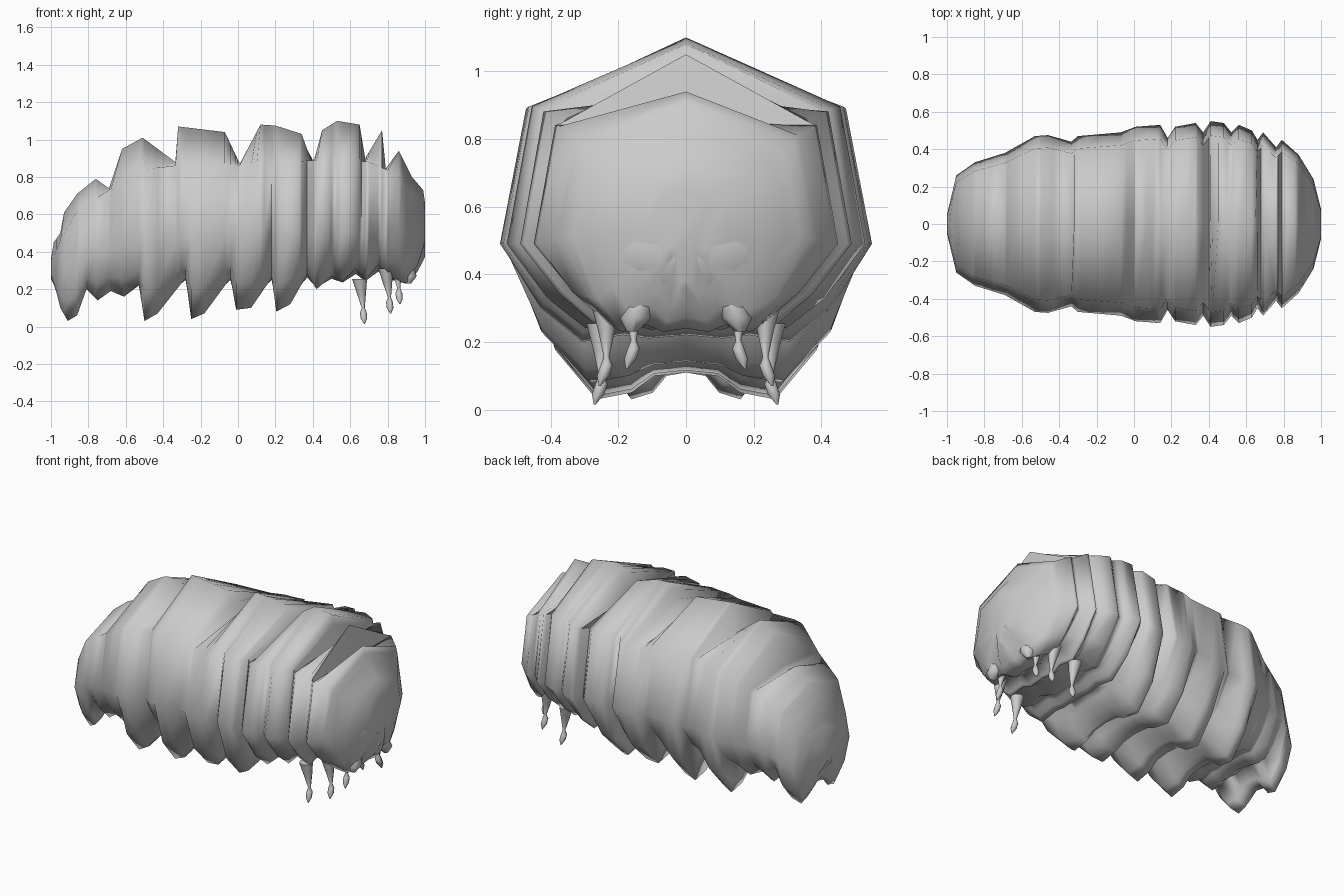
import bpy, bmesh, math

if "Cube" in bpy.data.objects:
    bpy.data.objects.remove(bpy.data.objects["Cube"])


def sample(line, x):
    # linear interpolation along a profile line
    for (a, u), (b, v) in zip(line, line[1:]):
        if a <= x <= b:
            return u + (v - u) * (x - a) / (b - a)
    return line[0][1] if x < line[0][0] else line[-1][1]


def loft(name, rings, angle=50):
    # skin closed rings and cap both ends
    bm = bmesh.new()
    vs = [[bm.verts.new(p) for p in r] for r in rings]
    n = len(rings[0])
    for a, b in zip(vs, vs[1:]):
        for i in range(n):
            j = (i + 1) % n
            bm.faces.new((a[i], a[j], b[j], b[i]))
    bm.faces.new(vs[0][::-1])
    bm.faces.new(vs[-1])
    bmesh.ops.recalc_face_normals(bm, faces=bm.faces)
    me = bpy.data.meshes.new(name)
    bm.to_mesh(me)
    bm.free()
    ob = bpy.data.objects.new(name, me)
    bpy.context.collection.objects.link(ob)
    bpy.ops.object.select_all(action='DESELECT')
    ob.select_set(True)
    bpy.context.view_layer.objects.active = ob
    bpy.ops.object.shade_smooth_by_angle(angle=math.radians(angle))
    return ob


# body profiles along x: back ridge, shoulder, widest line, half width, feet line
ridge = [(-1, .36), (-.985, .45), (-.95, .5), (-.93, .61), (-.86, .71), (-.76, .79),
         (-.69, .74), (-.62, .95), (-.51, 1.01), (-.335, .88), (-.32, 1.07),
         (-.07, 1.04), (.01, .87), (.12, 1.08), (.2, 1.075), (.34, 1.03), (.4, .865),
         (.45, 1.05), (.53, 1.1), (.65, 1.08), (.68, .9), (.77, 1.05), (.79, .845),
         (.86, .94), (.93, .8), (.99, .73), (1, .66)]
shoulder = [(-1, .34), (-.95, .46), (-.86, .62), (-.69, .73), (-.51, .84), (-.3, .865),
            (.1, .865), (.53, .9), (.7, .88), (.86, .81), (.93, .72), (.99, .66), (1, .62)]
middle = [(-1, .31), (-.95, .3), (-.8, .38), (-.5, .45), (0, .49), (.8, .49), (1, .53)]
width = [(-1, .05), (-.95, .26), (-.85, .33), (-.69, .38), (-.53, .47), (-.46, .475),
         (-.335, .44), (-.3, .47), (-.07, .49), (.01, .52), (.14, .53), (.18, .46),
         (.22, .52), (.33, .54), (.37, .49), (.41, .55), (.48, .54), (.52, .49),
         (.56, .53), (.63, .5), (.66, .45), (.69, .49), (.76, .41), (.79, .45),
         (.88, .37), (.96, .24), (1, .08)]
feet = [(-1, .27), (-.97, .18), (-.95, .1), (-.91, .03), (-.86, .06), (-.81, .2),
        (-.75, .14), (-.68, .19), (-.61, .16), (-.53, .22), (-.5, .03), (-.43, .07),
        (-.28, .26), (-.25, .04), (-.18, .07), (-.04, .26), (-.01, .09), (.07, .1),
        (.18, .26), (.205, .08), (.28, .12), (.37, .28), (.42, .2), (.5, .27),
        (.56, .24), (.63, .31), (.68, .25), (.75, .33), (.8, .27), (.9, .23),
        (.96, .33), (1, .45)]

# segmented body
rings = []
for x in sorted({p[0] for line in (ridge, shoulder, middle, width, feet) for p in line}):
    t, s, m, w, f = (sample(l, x) for l in (ridge, shoulder, middle, width, feet))
    low = .82 - .35 * max(0, f - .1)
    belly = .09 + .65 * f
    half = [(.86 * w, s), (w, m), (low * w, m - .65 * (m - f)),
            (.56 * w, f), (.34 * w, f + .02), (.2 * w, belly - .01)]
    ring = [(x, 0, t)] + [(x, y, z) for y, z in half] + [(x, 0, belly)]
    ring += [(x, -y, z) for y, z in reversed(half)]
    rings.append(ring)
loft("body", rings, 100)


def limb(name, path, sides=8):
    # tapered limb through (x, y, z, radius) stations
    loft(name, [[(x + r * math.cos(2 * math.pi * i / sides),
                  y + r * math.sin(2 * math.pi * i / sides), z)
                 for i in range(sides)] for x, y, z, r in path])


for side, s in (("left", 1), ("right", -1)):
    # three pairs of jointed front legs with pointed oval feet
    for k, (x, y, z) in enumerate([(.67, .25, .015), (.81, .235, .07), (.86, .155, .12)]):
        limb(f"front_leg_{k + 1}_{side}",
             [(x - .02, s * (y + .005), z + .24, .04), (x - .01, s * y, z + .16, .024),
              (x, s * y, z + .085, .008), (x, s * y, z + .06, .018),
              (x + .003, s * (y + .01), z + .03, .018), (x + .006, s * (y + .02), z, .003)])
    # mouth feelers
    limb(f"feeler_{side}", [(.9, s * .13, .33, .04), (.91, s * .15, .27, .045),
                            (.91, s * .16, .23, .015)])


def ellipsoid(name, loc, scale):
    bpy.ops.mesh.primitive_uv_sphere_add(segments=24, ring_count=14, location=loc)
    ob = bpy.context.object
    ob.name = name
    ob.scale = scale
    bpy.ops.object.shade_smooth()


# smooth face and lip plate
ellipsoid("face", (.855, 0, .48), (.145, .3, .19))
ellipsoid("lip_plate", (.89, 0, .38), (.085, .13, .1))
